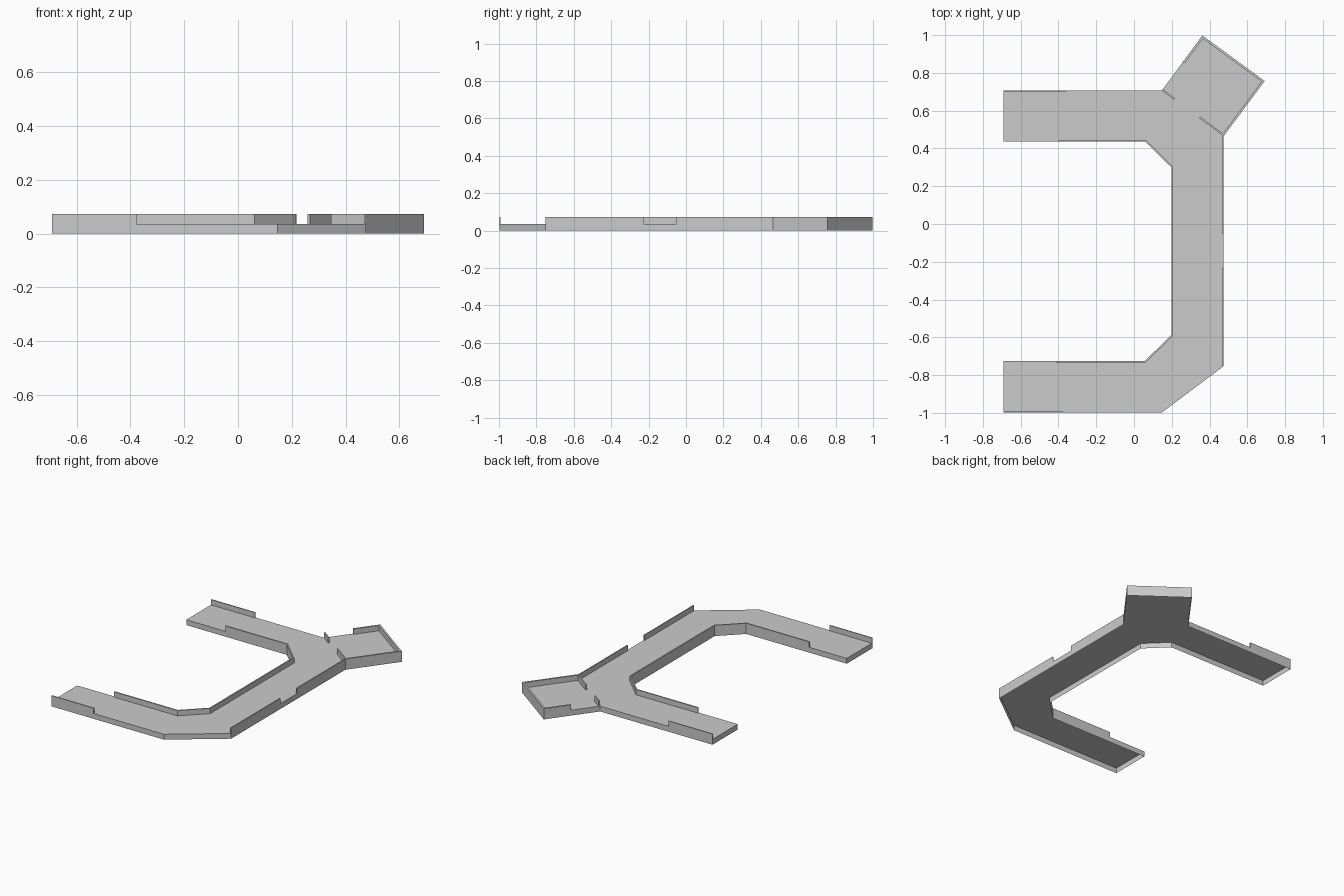
import bpy, bmesh
from mathutils import Vector

if "Cube" in bpy.data.objects:
    bpy.data.objects.remove(bpy.data.objects["Cube"])

FLOOR, TOP = 0.036, 0.072

# Counter-clockwise floor outline: U-shaped corridor plus tilted side room
outline = [(-0.692, -0.998), (0.147, -0.998), (0.475, -0.752), (0.475, 0.465),
           (0.692, 0.757), (0.362, 0.998), (0.147, 0.706), (-0.692, 0.706),
           (-0.692, 0.437), (0.058, 0.437), (0.198, 0.300), (0.198, -0.588),
           (0.058, -0.724), (-0.692, -0.724)]


def make_object(name, bm):
    mesh = bpy.data.meshes.new(name)
    bm.to_mesh(mesh)
    bm.free()
    obj = bpy.data.objects.new(name, mesh)
    bpy.context.collection.objects.link(obj)
    return obj


def wall(name, pts, t):
    """Mitred wall strip standing on the floor, thickened to the left of its path."""
    p = [Vector(q) for q in pts]
    normals = []
    for a, b in zip(p, p[1:]):
        d = (b - a).normalized()
        normals.append(Vector((-d.y, d.x)))
    inner = []
    for i, q in enumerate(p):
        n0, n1 = normals[max(i - 1, 0)], normals[min(i, len(normals) - 1)]
        inner.append(q + (n0 + n1) * (t / (1 + n0.dot(n1))))
    bm = bmesh.new()
    rings = [[bm.verts.new((v.x, v.y, z)) for v, z in
              ((o, FLOOR), (o, TOP), (n, TOP), (n, FLOOR))]
             for o, n in zip(p, inner)]
    for r, s in zip(rings, rings[1:]):
        for k in range(4):
            j = (k + 1) % 4
            bm.faces.new((r[k], r[j], s[j], s[k]))
    bm.faces.new(rings[0])
    bm.faces.new(rings[-1])
    bmesh.ops.recalc_face_normals(bm, faces=bm.faces)
    return make_object(name, bm)


# Floor sheet with a skirt down to the ground, open underneath
bm = bmesh.new()
top = [bm.verts.new((x, y, FLOOR)) for x, y in outline]
low = [bm.verts.new((x, y, 0)) for x, y in outline]
bm.faces.new(top)
for i in range(len(top)):
    j = (i + 1) % len(top)
    bm.faces.new((low[i], low[j], top[j], top[i]))
make_object("floor_base", bm)

# Corridor walls, with door gaps left between them
wall("inner_wall", [(-0.40, 0.437), *outline[9:13], (-0.412, -0.724)], 0.009)
wall("south_arm_wall", [(-0.692, -0.998), (-0.378, -0.998)], 0.007)
wall("north_arm_wall", [(-0.362, 0.706), (-0.692, 0.706)], 0.007)
wall("east_wall_south", [(0.475, -0.752), (0.475, -0.228)], 0.007)
wall("east_wall_north", [(0.475, -0.052), (0.475, 0.465)], 0.007)

# Side room walls and the two stubs framing its doorway
wall("room_wall", [*outline[3:6], (0.258, 0.857)], 0.012)
wall("doorway_stub_west", [(0.147, 0.706), (0.212, 0.658)], 0.009)
wall("doorway_stub_east", [(0.345, 0.561), (0.475, 0.465)], 0.009)
